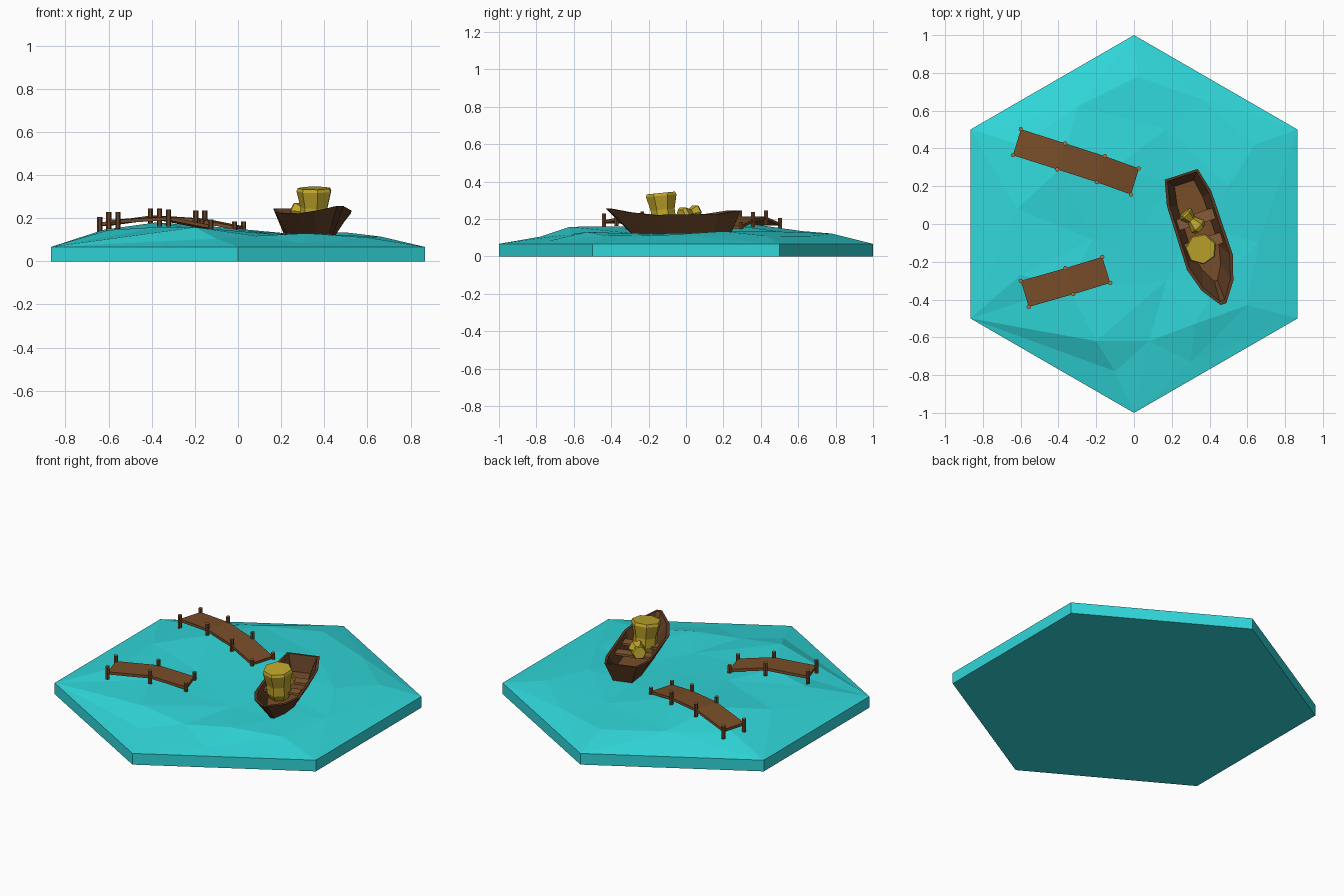
import bpy, bmesh
from math import pi, cos, sin
from mathutils import Vector, Matrix
from mathutils.geometry import delaunay_2d_cdt

if "Cube" in bpy.data.objects:
    bpy.data.objects.remove(bpy.data.objects["Cube"])


def mat(name, c):
    m = bpy.data.materials.new(name)
    m.diffuse_color = (*c, 1)
    m.use_nodes = True
    m.node_tree.nodes["Principled BSDF"].inputs["Base Color"].default_value = m.diffuse_color
    return m


WATER = mat("water", (0.03, 0.68, 0.70))
PLANK = mat("plank", (0.19, 0.075, 0.022))
HULL = mat("hull_wood", (0.105, 0.043, 0.016))
SEAT = mat("seat_wood", (0.24, 0.105, 0.035))
POST = mat("post_wood", (0.15, 0.06, 0.022))
POST_TOP = mat("post_top", (0.40, 0.18, 0.065))
SACK = mat("sack", (0.52, 0.38, 0.025))


def make(name, verts, faces, *mats):
    me = bpy.data.meshes.new(name)
    me.from_pydata([tuple(v) for v in verts], [], faces)
    for m in mats:
        me.materials.append(m)
    bm = bmesh.new()
    bm.from_mesh(me)
    bmesh.ops.recalc_face_normals(bm, faces=bm.faces)
    bm.to_mesh(me)
    bm.free()
    ob = bpy.data.objects.new(name, me)
    bpy.context.collection.objects.link(ob)
    return ob


def loft(name, rings, *mats):
    """Skin closed rings of equal size and cap both ends."""
    n = len(rings[0])
    faces = [(r * n + i, r * n + (i + 1) % n, (r + 1) * n + (i + 1) % n, (r + 1) * n + i)
             for r in range(len(rings) - 1) for i in range(n)]
    last = (len(rings) - 1) * n
    faces += [tuple(range(n)), tuple(range(last, last + n))]
    return make(name, [p for r in rings for p in r], faces, *mats)


def lathe(name, profile, sides, matrix, *mats):
    rings = [[matrix @ Vector((r * cos(2 * pi * i / sides), r * sin(2 * pi * i / sides), z))
              for i in range(sides)] for r, z in profile]
    return loft(name, rings, *mats)


# Hexagonal water tile with a faceted swell
corners = [Vector((cos(pi / 2 + k * pi / 3), sin(pi / 2 + k * pi / 3))) for k in range(6)]
swell = [(-.38, .3, .18), (-.6, .42, .135), (-.62, .08, .147), (-.6, -.27, .145), (-.35, -.33, .16),
         (-.2, -.62, .158), (.08, -.62, .118), (.32, -.53, .13), (.6, -.43, .11), (.66, -.1, .115),
         (.5, .2, .134), (.64, .42, .11), (.17, .5, .132), (-.1, .3, .16), (.05, 0, .14),
         (-.22, -.08, .152), (.02, .78, .122), (-.3, .62, .135), (-.1, -.78, .105), (.17, -.3, .125),
         (.32, 0, .122), (.36, .66, .108), (.3, -.73, .083), (.2, .22, .132), (.45, -.3, .122)]
pts = corners + [Vector(p[:2]) for p in swell]
vs, _, fs, *_ = delaunay_2d_cdt(pts, [(k, (k + 1) % 6) for k in range(6)], [], 1, 1e-5)
top = [(v.x, v.y, .067 if k < 6 else swell[k - 6][2]) for k, v in enumerate(vs)]
n = len(top)
base = [(c.x, c.y, 0) for c in corners]
walls = [(k, (k + 1) % 6, n + (k + 1) % 6, n + k) for k in range(6)]
make("water_tile", top + base, [tuple(f) for f in fs] + walls + [tuple(range(n, n + 6))], WATER)


# Docks: bent plank deck on pairs of posts
def dock(name, centres, side):
    s = Vector((*side, 0))
    rings = []
    for k, (x, y, z, zp) in enumerate(centres):
        c = Vector((x, y, z))
        d = Vector((0, 0, .016))
        rings.append([c - s, c + s, c + s - d, c - s - d])
        for sign in (-1, 1):
            p = c + s * sign
            p.z = zp - .078
            post = lathe(f"{name}_post_{k}_{'ab'[sign > 0]}", [(.012, 0), (.012, .078)], 6,
                         Matrix.Translation(p), POST, POST_TOP)
            post.data.polygons[-1].material_index = 1
    loft(name + "_deck", rings, PLANK)


dock("long_dock", [(-.62, .433, .180, .205), (-.385, .358, .212, .246),
                   (-.175, .29, .198, .236), (.005, .225, .163, .185)], (.021, .069))
dock("short_dock", [(-.578, -.37, .193, .228), (-.343, -.303, .206, .24),
                    (-.147, -.243, .168, .195)], (-.021, .069))

# Rowing boat, local x from stern to bow
origin, u, v = Vector((.25, .263, 0)), Vector((.31, -.951, 0)), Vector((.951, .31, 0))


def boat(x, y, z):
    return origin + u * x + v * y + Vector((0, 0, z))


outline = [(0, .092, .246), (.135, .124, .226), (.49, .128, .222), (.62, .088, .235), (.722, .016, .256)]


def ring(fx, fw, z=None):
    half = [(fx(x), fw(w), z or h) for x, w, h in outline]
    return [boat(*p) for p in half] + [boat(x, -w, h) for x, w, h in reversed(half)]


loft("boat_hull", [ring(lambda x: .04 + .75 * x, lambda w: w * .55, .122),
                   ring(lambda x: x, lambda w: w),
                   ring(lambda x: .012 + .955 * x, lambda w: w * .88),
                   ring(lambda x: .05 + .75 * x, lambda w: w * .56, .155)], HULL)
loft("boat_floor", [ring(lambda x: .05 + .75 * x, lambda w: w * .58, z) for z in (.15, .16)], PLANK)

# Bench seats
for k, x in enumerate((.25, .385)):
    loft(f"boat_seat_{k}", [[boat(x + a, b, z) for a, b in
                             ((-.03, -.1), (.03, -.1), (.03, .1), (-.03, .1))] for z in (.195, .208)], SEAT)

# Tied sacks: one standing, one lying
stand = Matrix.Translation((.355, -.115, .16)) @ Matrix.Rotation(.1, 4, 'X') @ Matrix.Rotation(.4, 4, 'Z')
lathe("large_sack", [(.05, 0), (.068, .04), (.066, .09), (.084, .165), (.078, .18)], 7, stand, SACK)
axis = Vector((-.7, .72, .15)).to_track_quat('Z', 'Y').to_matrix().to_4x4()
lathe("small_sack", [(.035, -.06), (.046, -.04), (.024, .01), (.042, .05), (.036, .062)], 6,
      Matrix.Translation((.31, .015, .228)) @ axis, SACK)
